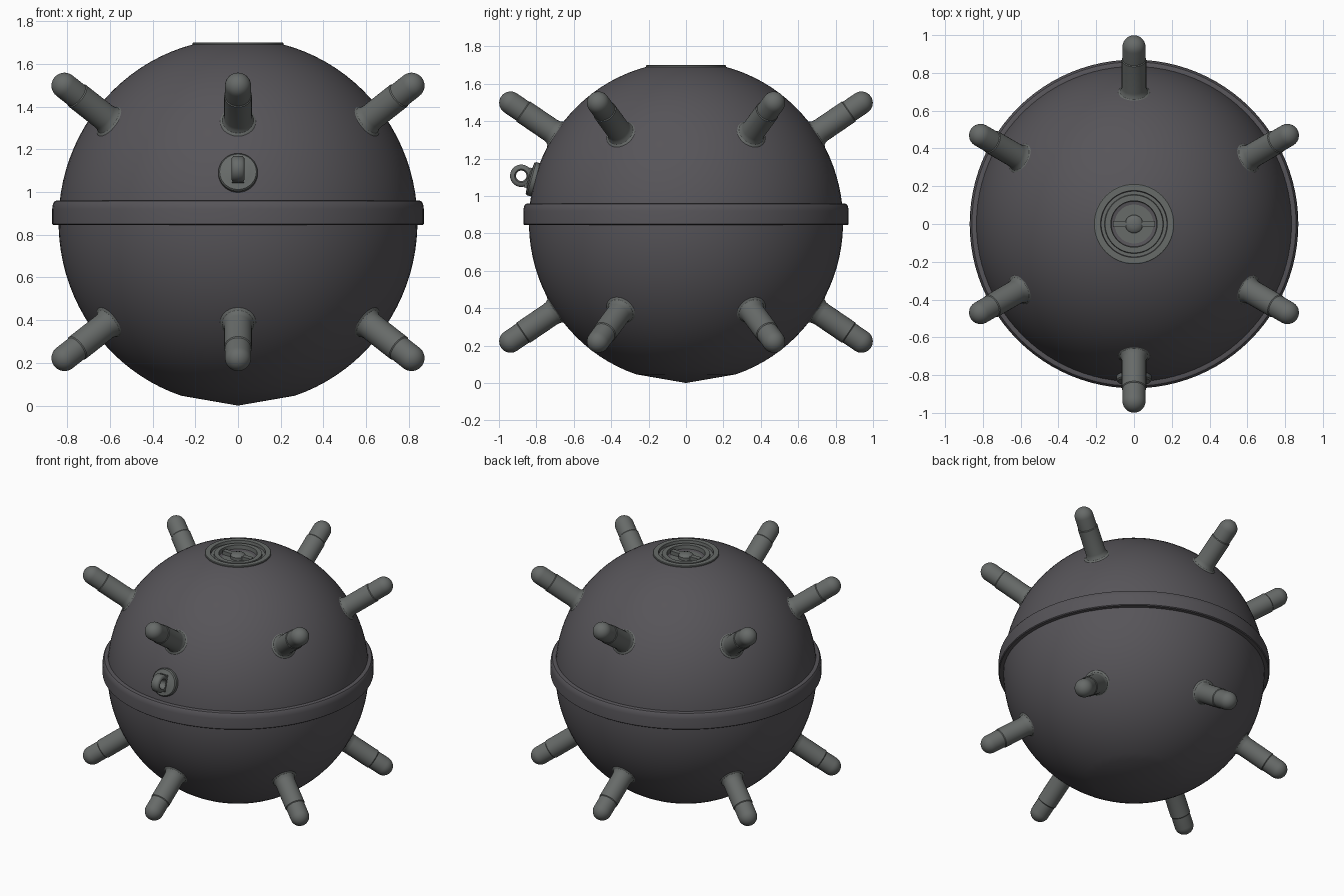
import bpy, bmesh, math
from mathutils import Matrix, Vector

if "Cube" in bpy.data.objects:
    bpy.data.objects.remove(bpy.data.objects["Cube"])

CZ = 0.86            # height of the hull centre
RXY, RZ = 0.84, 0.858


def material(name, col):
    m = bpy.data.materials.new(name)
    m.diffuse_color = (*col, 1)
    m.use_nodes = True
    m.node_tree.nodes["Principled BSDF"].inputs["Base Color"].default_value = m.diffuse_color
    return m


HULL = material("dark_hull", (0.095, 0.09, 0.1))
METAL = material("grey_metal", (0.135, 0.145, 0.14))


def finish(bm, name, mat, matrix=None, angle=32):
    bmesh.ops.remove_doubles(bm, verts=bm.verts, dist=1e-5)
    bmesh.ops.recalc_face_normals(bm, faces=bm.faces)
    me = bpy.data.meshes.new(name)
    bm.to_mesh(me)
    bm.free()
    me.materials.append(mat)
    ob = bpy.data.objects.new(name, me)
    bpy.context.collection.objects.link(ob)
    if matrix:
        ob.matrix_world = matrix
    bpy.ops.object.select_all(action='DESELECT')
    ob.select_set(True)
    bpy.context.view_layer.objects.active = ob
    bpy.ops.object.shade_smooth_by_angle(angle=math.radians(angle))
    return ob


def lathe(name, profile, mat, segs=32, matrix=None, angle=32):
    """Spin a list of (radius, height) points around z."""
    bm = bmesh.new()
    rings = [[bm.verts.new((r * math.cos(2 * math.pi * i / segs),
                            r * math.sin(2 * math.pi * i / segs), z))
              for i in range(segs)] for r, z in profile]
    for a, b in zip(rings, rings[1:]):
        for i in range(segs):
            j = (i + 1) % segs
            bm.faces.new((a[i], a[j], b[j], b[i]))
    bmesh.ops.dissolve_degenerate(bm, dist=1e-6, edges=bm.edges)
    return finish(bm, name, mat, matrix, angle)


def outward(azimuth, elevation):
    """Frame at the hull centre whose z axis points outward."""
    d = Vector((math.cos(azimuth) * math.cos(elevation),
                math.sin(azimuth) * math.cos(elevation), math.sin(elevation)))
    x = Vector((-math.sin(azimuth), math.cos(azimuth), 0))
    rot = Matrix((x, d.cross(x), d)).transposed().to_4x4()
    return Matrix.Translation((0, 0, CZ)) @ rot


# Hull: near-sphere with a slightly pointed bottom, closed under the hatch
a0, a1 = math.radians(-71.5), math.radians(75.6)
hull = [(0, 0)]
for i in range(41):
    a = a0 + (a1 - a0) * i / 40
    hull.append((RXY * math.cos(a), CZ + RZ * math.sin(a)))
hull.append((0, 1.63))
lathe("hull", hull, HULL, 96)

# Equator band
lathe("equator_band", [(0.83, 0.845), (0.864, 0.845), (0.87, 0.85), (0.87, 0.92),
                       (0.866, 0.945), (0.858, 0.957), (0.848, 0.96), (0.82, 0.96)],
      HULL, 96)

# Top hatch with rim, groove and recessed lid
lathe("hatch", [(0.2, 1.65), (0.213, 1.685), (0.213, 1.697), (0.21, 1.70), (0.177, 1.70),
                (0.174, 1.68), (0.156, 1.68), (0.153, 1.692), (0.123, 1.692),
                (0.12, 1.66), (0, 1.66)], METAL, 64)
bm = bmesh.new()
bmesh.ops.create_cube(bm, size=1, matrix=Matrix.Translation((0, 0, 1.672))
                      @ Matrix.Diagonal((0.22, 0.034, 0.026, 1)))
finish(bm, "hatch_bar", METAL)
lathe("hatch_hub", [(0.048, 1.655), (0.048, 1.68), (0.04, 1.688), (0.022, 1.694), (0, 1.696)],
      METAL, 24)

# Horns: flared collar, shaft, rounded cap
horn = [(0, 0.78), (0.09, 0.78), (0.09, 0.832), (0.085, 0.84), (0.074, 0.846),
        (0.067, 0.86), (0.065, 0.875), (0.065, 1.05), (0.061, 1.055)]
horn += [(0.061 * math.cos(t * math.pi / 16), 1.134 + 0.061 * math.sin(t * math.pi / 16))
         for t in range(8)] + [(0, 1.195)]
for row, sign in (("upper", 1), ("lower", -1)):
    for k in range(6):
        lathe(f"{row}_horn_{k + 1}", horn, METAL, 28,
              outward(math.radians(30 + 60 * k), sign * math.radians(34.2)))

# Front lifting eye: stepped base and a ring
eye = outward(math.radians(-90), math.radians(15.7))
lathe("eye_base", [(0, 0.8), (0.092, 0.8), (0.092, 0.858), (0.086, 0.866), (0.06, 0.869),
                   (0.045, 0.874), (0, 0.874)], METAL, 32, eye)
ring = [(0.028, -0.02), (0.036, -0.03), (0.05, -0.03), (0.06, -0.02), (0.06, 0.02),
        (0.05, 0.03), (0.036, 0.03), (0.028, 0.02), (0.028, -0.02)]
lathe("eye_ring", ring, METAL, 32,
      eye @ Matrix.Translation((0, 0, 0.915)) @ Matrix.Rotation(math.pi / 2, 4, 'Y'), 50)
bm = bmesh.new()
bmesh.ops.create_cube(bm, size=1, matrix=Matrix.Translation((0, 0, 0.872))
                      @ Matrix.Diagonal((0.056, 0.11, 0.025, 1)))
finish(bm, "eye_foot", METAL, eye)
